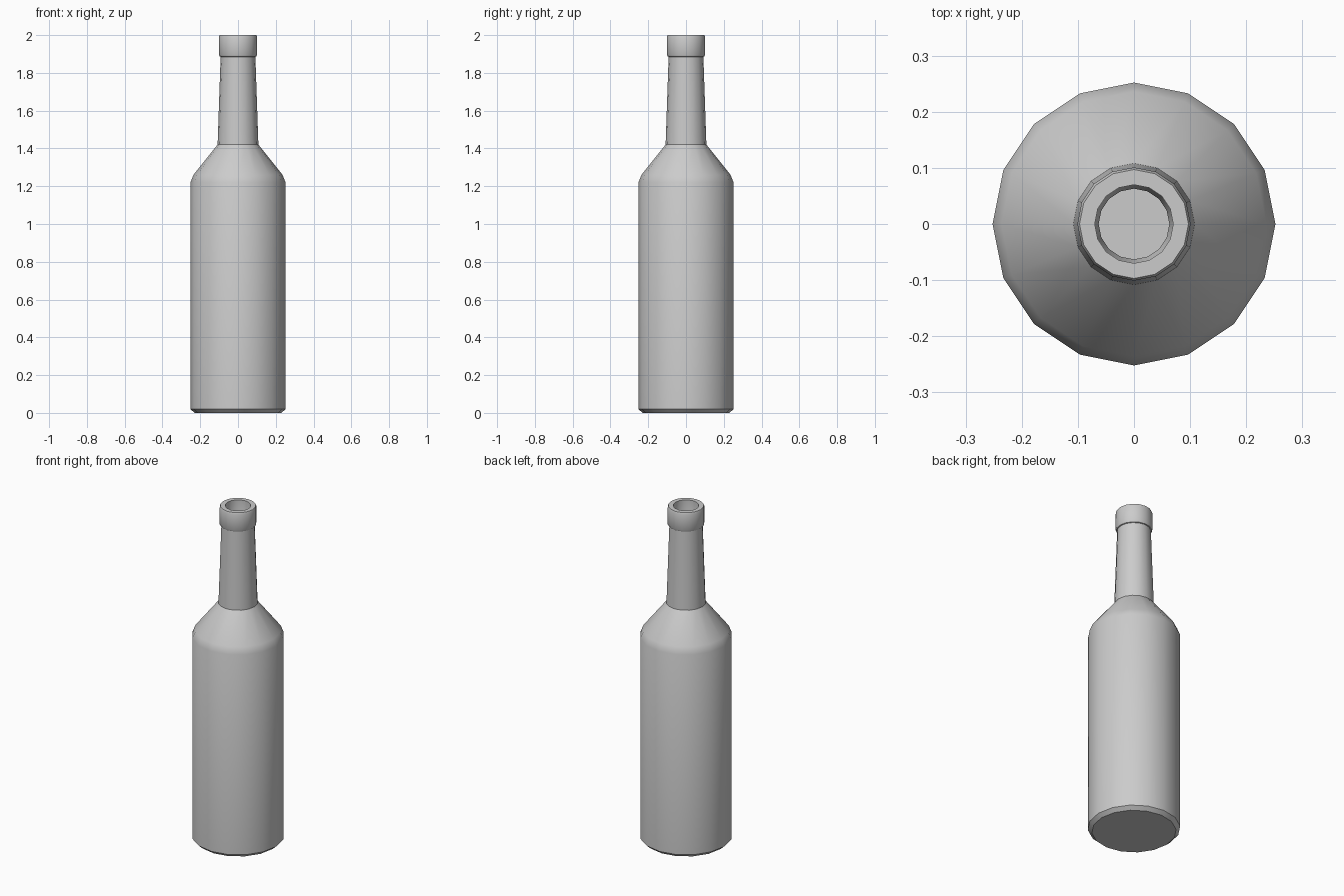
import bpy
import bmesh
from math import cos, sin, tau, radians

cube = bpy.data.objects.get("Cube")
if cube:
    bpy.data.objects.remove(cube)

SIDES = 16

# One plain colour
glass = bpy.data.materials.new("grey_glass")
glass.use_nodes = True
colour = (0.6, 0.6, 0.6, 1)
glass.diffuse_color = colour
glass.node_tree.nodes["Principled BSDF"].inputs["Base Color"].default_value = colour


def lathe(name, profile):
    """Turn a (radius, height) profile around z and close both ends."""
    bm = bmesh.new()
    rings = [[bm.verts.new((r * cos(tau * i / SIDES), r * sin(tau * i / SIDES), z))
              for i in range(SIDES)] for r, z in profile]
    for low, high in zip(rings, rings[1:]):
        for i in range(SIDES):
            j = (i + 1) % SIDES
            bm.faces.new((low[i], low[j], high[j], high[i]))
    bm.faces.new(rings[0][::-1])
    bm.faces.new(rings[-1])
    bmesh.ops.recalc_face_normals(bm, faces=bm.faces)
    mesh = bpy.data.meshes.new(name)
    bm.to_mesh(mesh)
    bm.free()
    mesh.materials.append(glass)
    obj = bpy.data.objects.new(name, mesh)
    bpy.context.collection.objects.link(obj)
    bpy.ops.object.select_all(action="DESELECT")
    obj.select_set(True)
    bpy.context.view_layer.objects.active = obj
    bpy.ops.object.shade_smooth_by_angle(angle=radians(30))
    return obj


# Base, body, shoulder, neck and lip on the outside
outside = [(0.23, 0), (0.252, 0.02), (0.252, 1.22), (0.236, 1.26),
           (0.108, 1.42), (0.092, 1.885), (0.097, 1.887), (0.101, 1.895),
           (0.101, 1.99), (0.097, 2)]
# Mouth, neck, shoulder and floor of the hollow
inside = [(0.07, 2), (0.07, 1.9), (0.063, 1.88), (0.077, 1.41),
          (0.21, 1.24), (0.222, 1.21), (0.222, 0.03)]

lathe("bottle", outside + inside)
